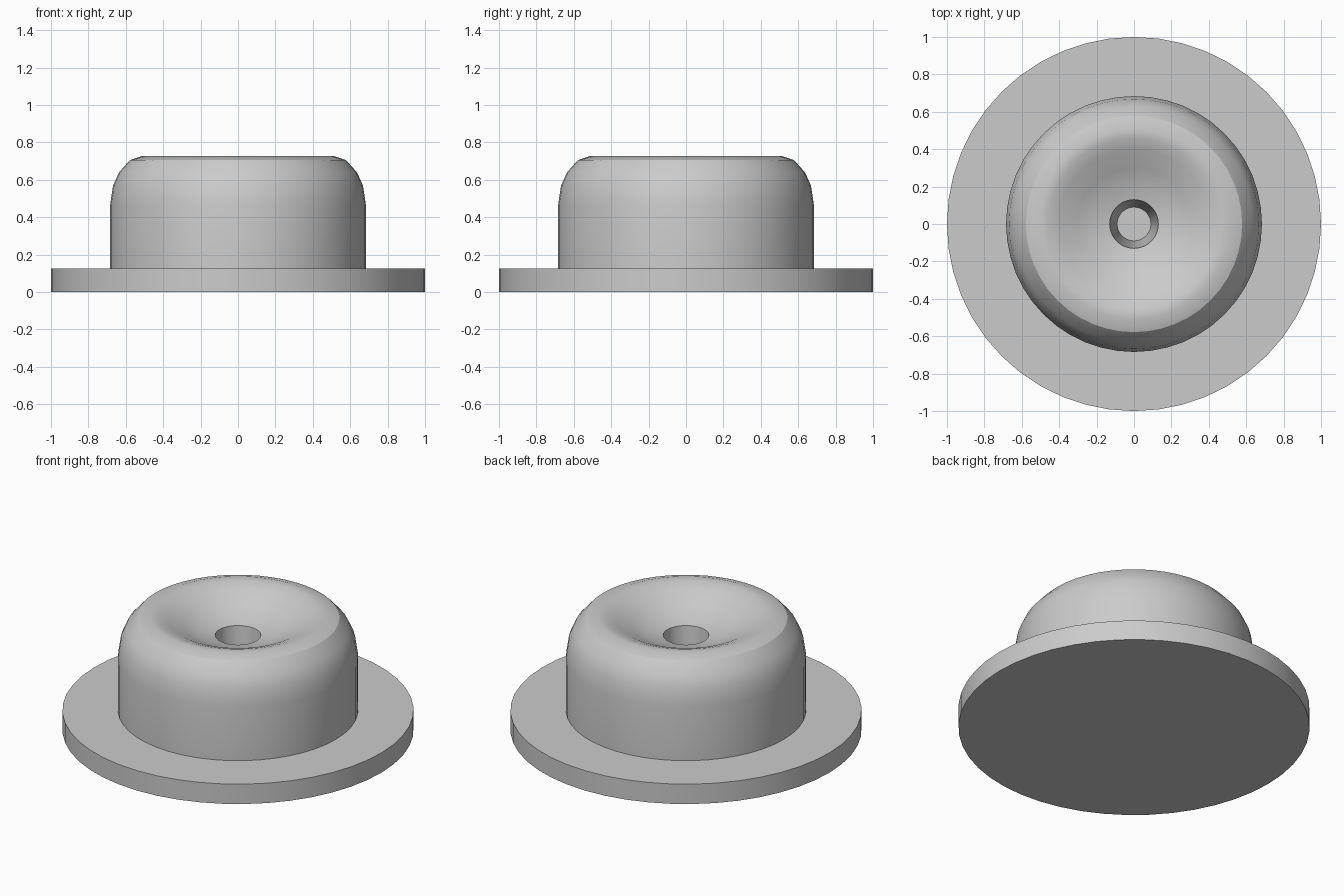
import bpy, bmesh, math

cube = bpy.data.objects.get("Cube")
if cube:
    bpy.data.objects.remove(cube, do_unlink=True)

SEGMENTS = 48

grey = bpy.data.materials.new("plain grey")
grey.use_nodes = True
colour = (0.6, 0.6, 0.6, 1)
grey.diffuse_color = colour
grey.node_tree.nodes["Principled BSDF"].inputs["Base Color"].default_value = colour


def lathe(name, profile, smooth_angle):
    """Spin an (r, z) profile about the z axis."""
    bm = bmesh.new()
    verts = [bm.verts.new((r, 0, z)) for r, z in profile]
    edges = [bm.edges.new(pair) for pair in zip(verts, verts[1:])]
    bmesh.ops.spin(bm, geom=verts + edges, cent=(0, 0, 0), axis=(0, 0, 1),
                   angle=math.tau, steps=SEGMENTS, use_duplicate=False)
    bmesh.ops.remove_doubles(bm, verts=bm.verts, dist=1e-4)
    bmesh.ops.recalc_face_normals(bm, faces=bm.faces)
    mesh = bpy.data.meshes.new(name)
    bm.to_mesh(mesh)
    bm.free()
    mesh.materials.append(grey)
    obj = bpy.data.objects.new(name, mesh)
    bpy.context.collection.objects.link(obj)
    bpy.ops.object.select_all(action='DESELECT')
    obj.select_set(True)
    bpy.context.view_layer.objects.active = obj
    bpy.ops.object.shade_smooth_by_angle(angle=math.radians(smooth_angle))
    return obj


# Flat round flange
lathe("base_flange", [(0, 0), (1, 0), (1, 0.125), (0, 0.125)], 30)

# Domed body with a dished top and a tapered blind hole
wall = [(0, 0.12), (0.684, 0.12), (0.684, 0.465)]
shoulder = [(0.668, 0.57), (0.636, 0.64), (0.578, 0.705), (0.508, 0.728)]
dish = [(0.46, 0.722), (0.40, 0.70), (0.30, 0.65), (0.22, 0.615), (0.13, 0.595)]
hole = [(0.09, 0.13), (0, 0.13)]
lathe("domed_body", wall + shoulder + dish + hole, 28)
